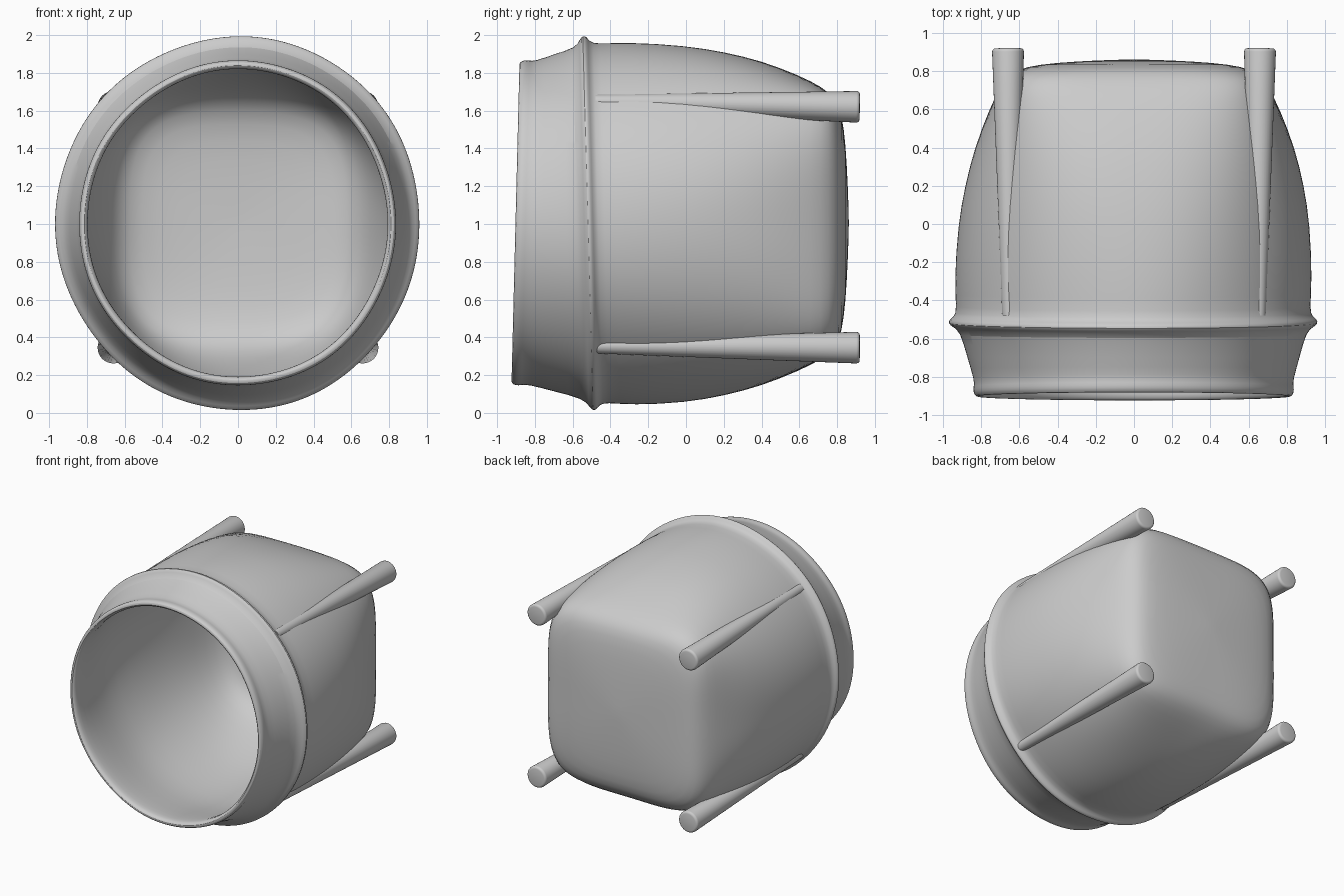
import bpy, bmesh, math
from mathutils import Vector

if "Cube" in bpy.data.objects:
    bpy.data.objects.remove(bpy.data.objects["Cube"])

clay = bpy.data.materials.new("plain grey")
clay.diffuse_color = (0.6, 0.6, 0.6, 1)
clay.use_nodes = True
clay.node_tree.nodes["Principled BSDF"].inputs["Base Color"].default_value = clay.diffuse_color
SEG = 96


def finish(bm, name):
    bmesh.ops.recalc_face_normals(bm, faces=bm.faces)
    me = bpy.data.meshes.new(name)
    bm.to_mesh(me)
    bm.free()
    me.materials.append(clay)
    ob = bpy.data.objects.new(name, me)
    bpy.context.collection.objects.link(ob)
    bpy.ops.object.select_all(action='DESELECT')
    bpy.context.view_layer.objects.active = ob
    ob.select_set(True)
    bpy.ops.object.shade_smooth_by_angle(angle=math.radians(50))
    return ob


def ring(bm, y, r, c, tilt):
    """Superellipse of half width r whose diagonal point is (c, c)."""
    n = math.log(2) / math.log(r / c)
    verts = []
    for i in range(SEG):
        a = 2 * math.pi * i / SEG
        ca, sa = math.cos(a), math.sin(a)
        d = r / (abs(ca) ** n + abs(sa) ** n) ** (1 / n)
        d *= 1 + 0.004 * math.sin(3 * a + 2 * y) + 0.002 * math.sin(7 * a + 5 * y)
        x, z = d * ca * 0.975, d * sa
        verts.append(bm.verts.new((x, y + tilt * z, z + 1.005)))
    return verts


# Vessel wall from the back centre, over the outside, round the lip and inside
# (y, half width, diagonal corner or 0 for a circle, lean of the ring)
PROFILE = [
    (0.862, 0.02, 0, 0), (0.857, 0.2, 0.15, 0), (0.845, 0.42, 0.34, 0),
    (0.825, 0.58, 0.49, 0), (0.79, 0.66, 0.58, 0), (0.72, 0.72, 0.622, 0),
    (0.6, 0.78, 0.64, 0), (0.4, 0.86, 0.66, 0), (0.2, 0.91, 0.672, 0),
    (0.0, 0.945, 0.68, 0), (-0.3, 0.962, 0, -0.015), (-0.45, 0.948, 0, -0.027),
    # raised collar band
    (-0.485, 0.963, 0, -0.027), (-0.5, 0.988, 0, -0.027),
    (-0.52, 0.993, 0, -0.027), (-0.538, 0.973, 0, -0.027),
    (-0.56, 0.93, 0, -0.02), (-0.7, 0.893, 0, 0), (-0.82, 0.855, 0, 0.02),
    # rolled lip
    (-0.85, 0.86, 0, 0.025), (-0.88, 0.862, 0, 0.025), (-0.902, 0.85, 0, 0.025),
    (-0.905, 0.832, 0, 0.025), (-0.89, 0.818, 0, 0.025), (-0.86, 0.812, 0, 0.025),
    # hollow
    (-0.75, 0.825, 0, 0.01), (-0.5, 0.875, 0, 0), (-0.3, 0.89, 0, 0),
    (0.0, 0.87, 0, 0), (0.25, 0.83, 0.6, 0), (0.5, 0.75, 0.575, 0),
    (0.65, 0.68, 0.54, 0), (0.73, 0.6, 0.49, 0), (0.77, 0.45, 0.36, 0),
    (0.785, 0.22, 0.165, 0), (0.79, 0.02, 0, 0),
]
bm = bmesh.new()
rings = [ring(bm, y, r, c or r * 0.7071, t) for y, r, c, t in PROFILE]
for a, b in zip(rings, rings[1:]):
    for i in range(SEG):
        j = (i + 1) % SEG
        bm.faces.new((a[i], a[j], b[j], b[i]))
bm.faces.new(rings[0])
bm.faces.new(rings[-1])
vessel = finish(bm, "vessel")
sub = vessel.modifiers.new("soften", 'SUBSURF')
sub.levels = sub.render_levels = 1


def leg(name, start, end):
    """Tapered round post running along a corner, with softened ends."""
    start, end = Vector(start), Vector(end)
    axis = end - start
    bm = bmesh.new()
    bmesh.ops.create_cone(bm, cap_ends=True, segments=32, radius1=0.04,
                          radius2=0.084, depth=axis.length)
    rim = [e for e in bm.edges if all(v.co.z > 0 for v in e.verts)]
    bmesh.ops.bevel(bm, geom=rim, offset=0.018, segments=3, affect='EDGES', profile=0.5)
    rot = axis.to_track_quat('Z', 'Y')
    for v in bm.verts:
        v.co = rot @ v.co + (start + end) / 2
    finish(bm, name)


# Four corner posts
for side, s in (("left", -1), ("right", 1)):
    leg("upper_leg_" + side, (s * 0.65, -0.48, 1.645), (s * 0.66, 0.92, 1.62))
    leg("lower_leg_" + side, (s * 0.65, -0.48, 0.355), (s * 0.66, 0.92, 0.345))
